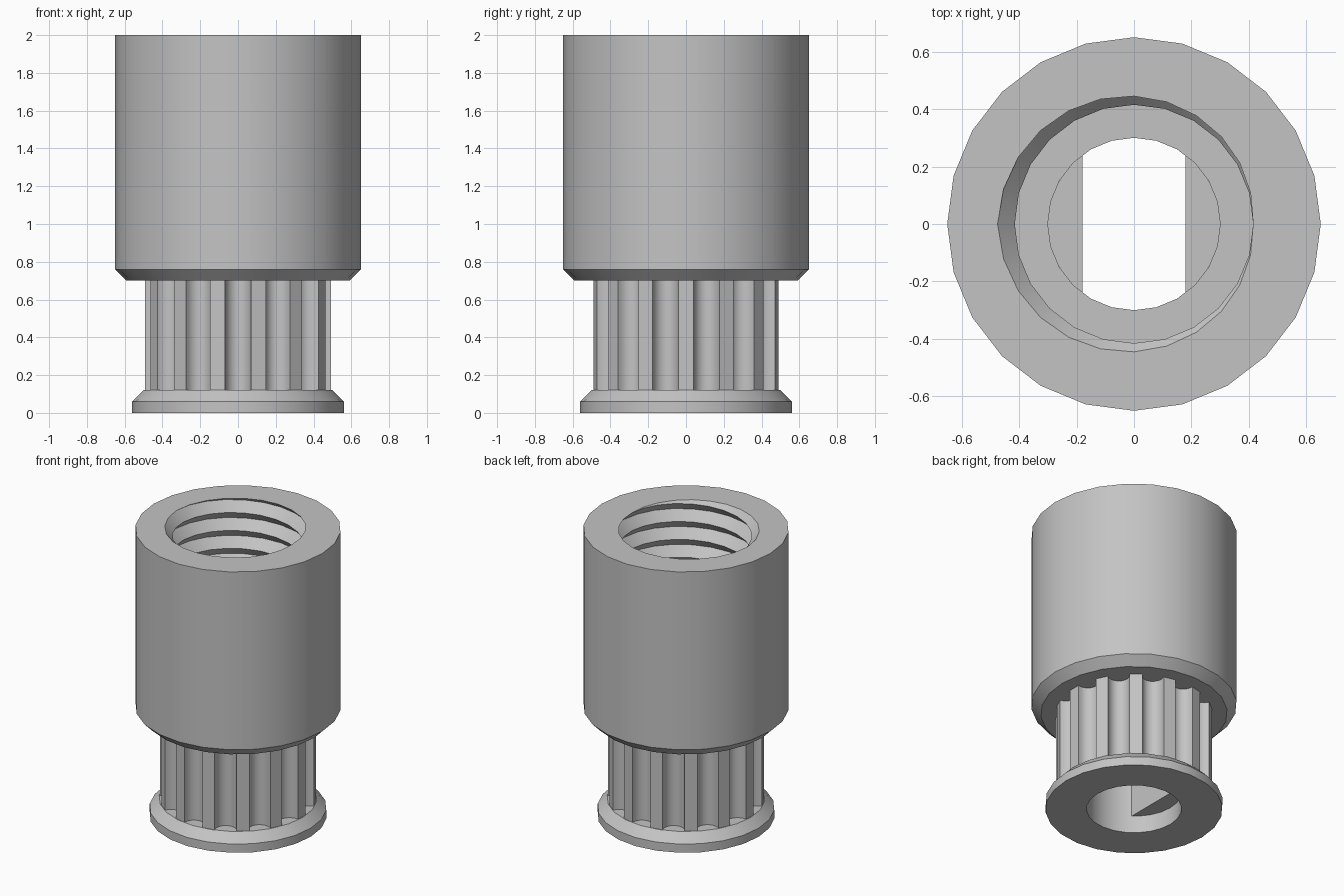
import bpy, bmesh
from math import sin, cos, pi, tau, floor

old = bpy.data.objects.get("Cube")
if old:
    bpy.data.objects.remove(old)

SIDES = 24
TOP, LEDGE = 2.0, 0.7          # ends of the threaded socket
PITCH, ROOT, DEPTH = 0.125, 0.475, 0.06
TEETH = 14
BORE, FLAT = 0.3, 0.18

grey = bpy.data.materials.new("plain grey")
grey.use_nodes = True
color = (0.55, 0.55, 0.55, 1)
grey.diffuse_color = color
grey.node_tree.nodes["Principled BSDF"].inputs["Base Color"].default_value = color


def finish(name, bm):
    bmesh.ops.remove_doubles(bm, verts=bm.verts, dist=0.0005)
    mesh = bpy.data.meshes.new(name)
    bm.to_mesh(mesh)
    bm.free()
    obj = bpy.data.objects.new(name, mesh)
    bpy.context.collection.objects.link(obj)
    mesh.materials.append(grey)
    bpy.ops.object.select_all(action='DESELECT')
    obj.select_set(True)
    bpy.context.view_layer.objects.active = obj
    bpy.ops.object.shade_smooth_by_angle(angle=pi / 6)
    return obj


def skin(name, rows):
    """Join rows of points with quads; the last column repeats the first."""
    bm = bmesh.new()
    grid = [[bm.verts.new(p) for p in row] for row in rows]
    for a, b in zip(grid, grid[1:]):
        for i in range(len(a) - 1):
            bm.faces.new((a[i], a[i + 1], b[i + 1], b[i]))
    # Weld the seam and drop collapsed cells
    bmesh.ops.dissolve_degenerate(bm, dist=0.0005, edges=bm.edges)
    return finish(name, bm)


ANGLES = [tau * i / SIDES for i in range(SIDES + 1)]


def ring(r, z):
    return [(r * cos(a), r * sin(a), z) for a in ANGLES]


# Helical socket thread: triangular ridge, right-handed
def thread_point(a, z):
    phase = (z - TOP) / PITCH - (a - pi) / tau
    away = abs(phase - floor(phase + 0.5)) * 2
    r = ROOT - DEPTH * away
    return (r * cos(a), r * sin(a), z)


def thread_row(j):
    row = []
    for a in ANGLES:
        z = TOP + PITCH * ((a - pi) / tau + j / 2)
        row.append(thread_point(a, min(TOP, max(LEDGE, z))))
    return row


turns = int((TOP - LEDGE) / PITCH * 2) + 3
thread = [thread_row(j) for j in range(2, -turns, -1)]

# Cylindrical hub with chamfered lower rim and threaded socket
skin("threaded_hub",
     [ring(0.35, 0.7), ring(0.59, 0.7), ring(0.65, 0.76), ring(0.65, TOP)]
     + thread + [ring(BORE, LEDGE)])

# Lower flange with the round shaft bore
skin("flange_and_bore",
     [ring(BORE, LEDGE), ring(BORE, 0), ring(0.56, 0), ring(0.56, 0.06),
      ring(0.5, 0.12), ring(0.35, 0.12)])

# Toothed barrel with rounded grooves
outline = []
STEPS = 8
for k in range(TEETH):
    mid = tau * (k + 0.5) / TEETH
    for s in range(STEPS + 1):
        t = pi * s / STEPS
        side, r = -0.07 * cos(t), 0.49 - 0.075 * sin(t)
        outline.append((r * cos(mid) - side * sin(mid),
                        r * sin(mid) + side * cos(mid)))
outline.append(outline[0])
skin("toothed_barrel", [[(x, y, z) for x, y in outline] for z in (0.12, 0.7)])

# Two flats that key the bore to the shaft
for name, turn in (("left_bore_flat", 0), ("right_bore_flat", pi)):
    bm = bmesh.new()
    half = 0.93
    arc = [turn - half + 2 * half * i / 8 for i in range(9)]
    r = FLAT / cos(half)
    base = bm.faces.new([bm.verts.new((r * cos(a), r * sin(a), 0.12)) for a in arc])
    out = bmesh.ops.extrude_face_region(bm, geom=[base])
    for v in out["geom"]:
        if isinstance(v, bmesh.types.BMVert):
            v.co.z = 0.6
    bmesh.ops.recalc_face_normals(bm, faces=bm.faces)
    finish(name, bm)
